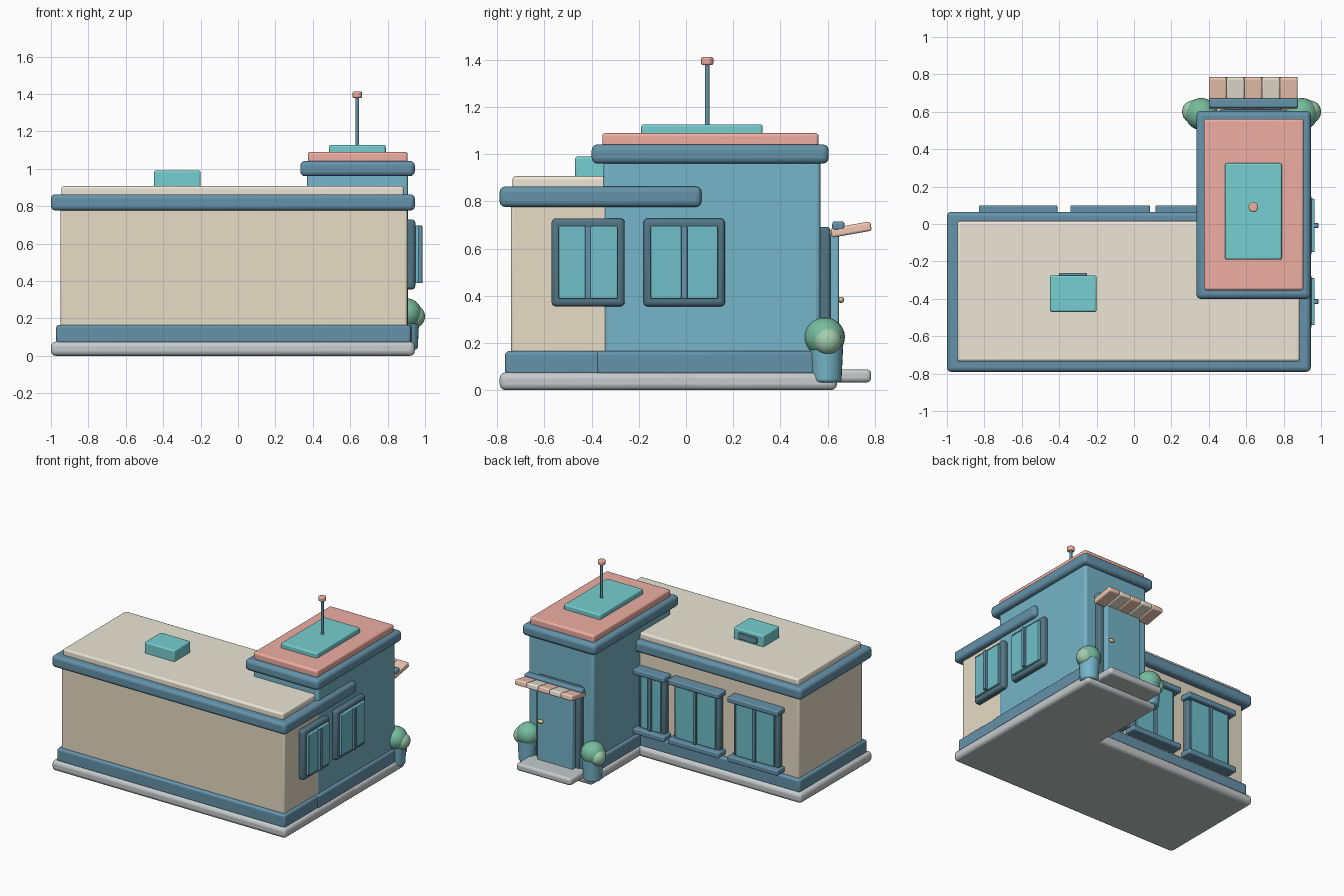
import bpy, bmesh, math
from mathutils import Matrix, Vector

if "Cube" in bpy.data.objects:
    bpy.data.objects.remove(bpy.data.objects["Cube"])

COL = {"cream": (.80, .72, .56), "roof_cream": (.84, .79, .67), "navy": (.13, .29, .40),
       "dark": (.09, .18, .24), "blue": (.18, .46, .58), "teal": (.18, .62, .63),
       "glass": (.16, .52, .59), "coral": (.85, .42, .36), "peach": (.88, .58, .46),
       "grey": (.56, .59, .60), "green": (.18, .50, .34), "light_green": (.36, .62, .42),
       "gold": (.80, .62, .25)}
MATS = {}


def finish(name, bm, color, bevel=0):
    me = bpy.data.meshes.new(name)
    bm.to_mesh(me)
    bm.free()
    ob = bpy.data.objects.new(name, me)
    bpy.context.collection.objects.link(ob)
    if color not in MATS:
        MATS[color] = bpy.data.materials.new(color)
        MATS[color].diffuse_color = (*COL[color], 1)
    me.materials.append(MATS[color])
    if bevel:
        mod = ob.modifiers.new("bevel", "BEVEL")
        mod.width, mod.segments, mod.limit_method = bevel, 3, "ANGLE"
    bpy.ops.object.select_all(action="DESELECT")
    ob.select_set(True)
    bpy.context.view_layer.objects.active = ob
    bpy.ops.object.shade_smooth_by_angle(angle=math.radians(40))
    return ob


def box(name, x, y, z, color, bevel=.008):
    """Rounded box given its x, y and z ranges."""
    bm = bmesh.new()
    bmesh.ops.create_cube(bm, size=1)
    for v in bm.verts:
        v.co = Vector([(a + b) / 2 + c * (b - a) for (a, b), c in zip((x, y, z), v.co)])
    return finish(name, bm, color, bevel)


def cyl(name, x, y, z, r1, r2, color, bevel=0, sides=24):
    bm = bmesh.new()
    bmesh.ops.create_cone(bm, cap_ends=True, segments=sides, radius1=r1, radius2=r2, depth=z[1] - z[0],
                          matrix=Matrix.Translation((x, y, sum(z) / 2)))
    return finish(name, bm, color, bevel)


def ball(name, c, r, color):
    bm = bmesh.new()
    bmesh.ops.create_uvsphere(bm, u_segments=24, v_segments=14, radius=1,
                              matrix=Matrix.Translation(c) @ Matrix.Diagonal((*r, 1)))
    return finish(name, bm, color)


# main wing
box("wing_slab", (-1, .945), (-.79, .065), (0, .075), "grey", .025)
box("wing_base", (-.972, .925), (-.767, .04), (.065, .165), "navy", .015)
box("wing_walls", (-.95, .905), (-.742, .015), (.1, .82), "cream", .012)
box("wing_trim", (-1, .945), (-.79, .065), (.777, .863), "navy", .022)
box("wing_roof", (-.945, .887), (-.735, .015), (.83, .907), "roof_cream", .014)

# tower
box("tower_slab", (.335, .945), (-.3, .64), (0, .075), "grey", .025)
box("tower_base", (.35, .93), (-.38, .605), (.065, .165), "navy", .015)
box("tower_walls", (.37, .91), (-.35, .57), (.1, 1), "blue", .018)
box("tower_trim", (.333, .945), (-.4, .605), (.96, 1.042), "navy", .025)
box("tower_roof", (.373, .907), (-.355, .562), (1.02, 1.09), "coral", .014)
box("roof_panel", (.487, .79), (-.19, .325), (1.08, 1.127), "teal", .01)

# antenna
cyl("antenna_mast", .638, .09, (1.12, 1.39), .01, .01, "navy", 0, 16)
cyl("antenna_tip", .638, .09, (1.378, 1.412), .026, .026, "coral", .008)

# rooftop unit
box("roof_unit", (-.45, -.2), (-.47, -.275), (.89, .99), "teal", .01)
box("roof_unit_vent", (-.4, -.25), (-.28, -.262), (.92, .965), "navy", .004)

# side windows on the right wall
for i, (a, b) in enumerate([(-.57, -.26), (-.18, .165)]):
    m = (a + b) / 2
    box(f"side_window_frame_{i}", (.88, .948), (a, b), (.355, .728), "dark", .018)
    box(f"side_window_glass_{i}", (.93, .966), (a + .03, b - .03), (.388, .696), "glass", .005)
    box(f"side_window_bar_{i}", (.94, .986), (m - .013, m + .013), (.388, .696), "navy", .004)

# back windows with sill and header
for i, (a, b) in enumerate([(-.81, -.43), (-.32, .065), (.135, .36)]):
    m = (a + b) / 2
    box(f"back_window_frame_{i}", (a, b), (0, .055), (.19, .66), "dark", .016)
    box(f"back_window_glass_{i}", (a + .03, b - .03), (.03, .07), (.225, .625), "glass", .005)
    box(f"back_window_bar_{i}", (m - .013, m + .013), (.03, .085), (.225, .625), "navy", .004)
    for part, z in (("sill", .2), ("header", .645)):
        box(f"back_window_{part}_{i}", (a - .02, b + .02), (.01, .1), (z - .02, z + .02), "navy", .008)

# door and step
box("door_frame", (.455, .82), (.55, .612), (.06, .692), "dark", .014)
box("door_panel", (.49, .785), (.58, .648), (.08, .66), "blue", .008)
ball("door_knob", (.75, .657, .383), (.022, .014, .013), "gold")
box("door_step", (.41, .865), (.58, .785), (.033, .088), "grey", .018)

# striped awning, tilted up towards the outside
box("awning_bar", (.4, .877), (.62, .672), (.678, .715), "navy", .01)
for i in range(5):
    w = .095
    ob = box(f"awning_stripe_{i}", (-w / 2, w / 2), (-.086, .086), (-.02, .02),
             "roof_cream" if i % 2 else "peach", .01)
    ob.location = (.4 + w * (i + .5), .7, .681)
    ob.rotation_euler.x = math.radians(10)

# planters either side of the door
for side, x, s in (("left", .36, -1), ("right", .897, 1)):
    cyl(f"{side}_planter", x, .595, (.033, .2), .064, .072, "blue", .012)
    ball(f"{side}_bush", (x, .588, .225), (.086, .086, .083), "green")
    ball(f"{side}_bush_lobe", (x + s * .048, .6, .21), (.055, .06, .06), "light_green")

for m in bpy.data.materials:
    if m.users and not m.is_grease_pencil:
        m.use_nodes = True
        m.node_tree.nodes["Principled BSDF"].inputs["Base Color"].default_value = m.diffuse_color
